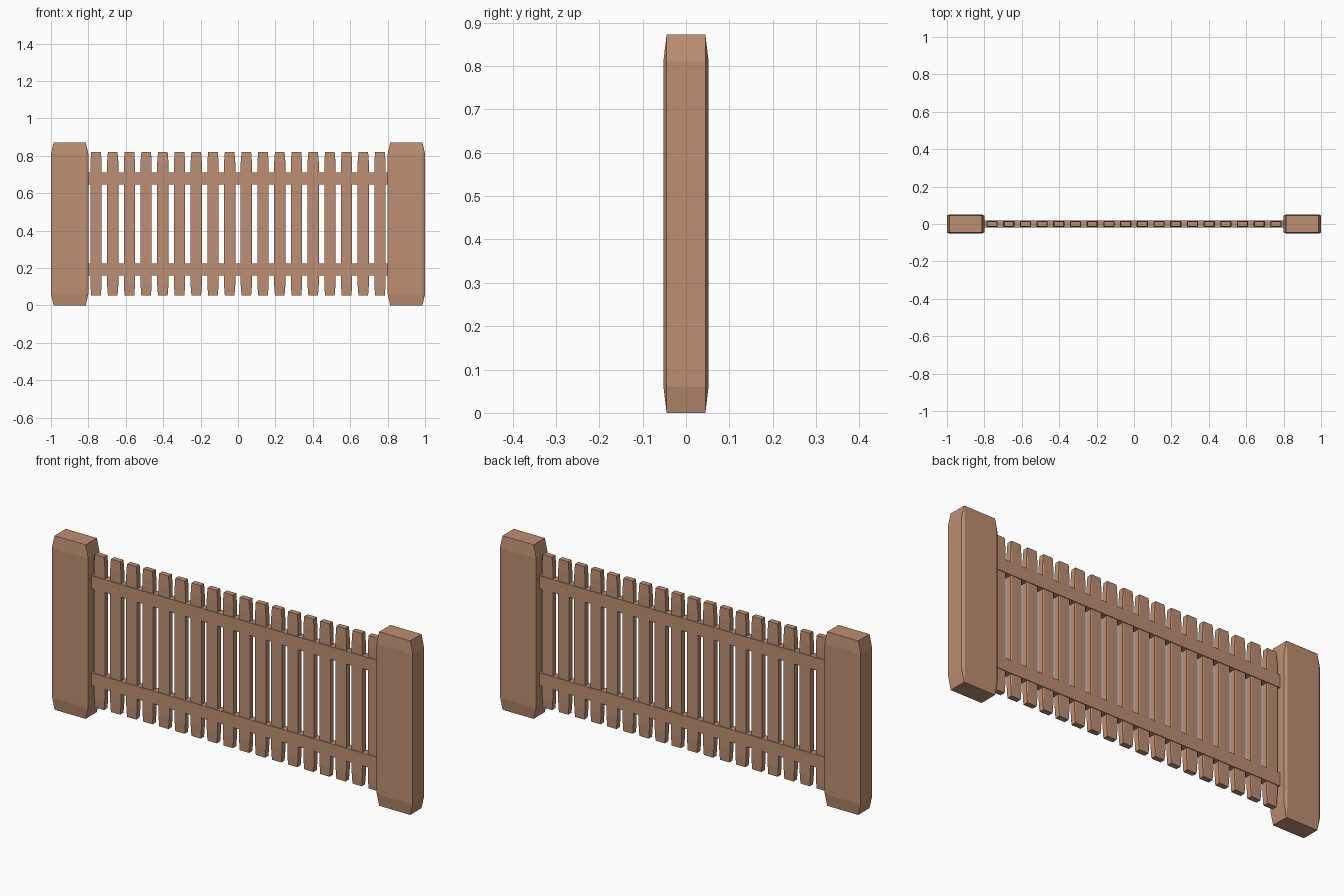
import bpy
import bmesh
from mathutils import Matrix, Vector

cube = bpy.data.objects.get("Cube")
if cube:
    bpy.data.objects.remove(cube, do_unlink=True)

wood = bpy.data.materials.new("warm_wood")
wood.use_nodes = True
colour = (0.51, 0.275, 0.17, 1)
wood.diffuse_color = colour
wood.node_tree.nodes["Principled BSDF"].inputs["Base Color"].default_value = colour


def board(name, centre, size, chamfer=0.0):
    """Box whose chamfer is a share of each side, so it stretches with the board."""
    bm = bmesh.new()
    bmesh.ops.create_cube(bm, size=1)
    if chamfer:
        bmesh.ops.bevel(bm, geom=bm.edges[:], offset=chamfer, segments=1,
                        affect='EDGES', profile=0.5)
    bm.transform(Matrix.Translation(Vector(centre)) @ Matrix.Diagonal((*size, 1)))
    bmesh.ops.recalc_face_normals(bm, faces=bm.faces[:])
    mesh = bpy.data.meshes.new(name)
    bm.to_mesh(mesh)
    bm.free()
    mesh.materials.append(wood)
    obj = bpy.data.objects.new(name, mesh)
    bpy.context.collection.objects.link(obj)
    return obj


CHAMFER = 0.07

# End posts
for side, x in (("right", -0.9), ("left", 0.9)):
    board(f"{side}_post", (x, 0, 0.436), (0.2, 0.104, 0.872), CHAMFER)

# Horizontal rails
for level, z in (("lower", 0.193), ("upper", 0.679)):
    board(f"{level}_rail", (0, 0, z), (1.6, 0.038, 0.064))

# Pickets
COUNT, PITCH = 18, 0.0893
for i in range(COUNT):
    x = (i - (COUNT - 1) / 2) * PITCH
    board(f"picket_{i + 1}", (x, 0, 0.437), (0.06, 0.031, 0.766), CHAMFER)
